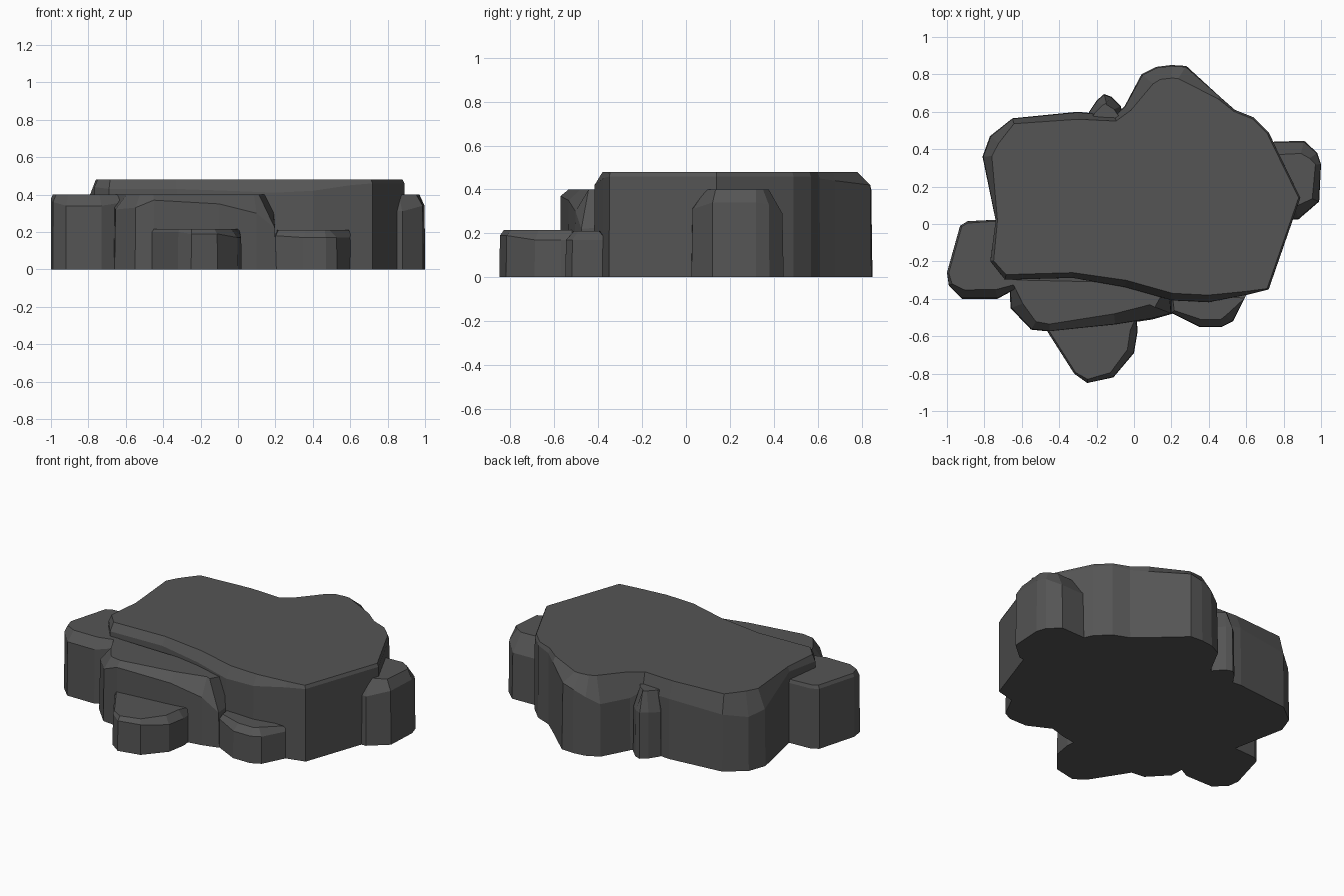
import bpy
import bmesh
from mathutils import Vector

# Dark grey stone shared by every rock
stone = bpy.data.materials.new("dark_stone")
stone.diffuse_color = (0.09, 0.09, 0.09, 1)


def rock(name, height, outline):
    """Chiselled rock from a counter-clockwise plan: (x, y, top inset, shoulder height)."""
    n = len(outline)
    pts = [Vector(p[:2]) for p in outline]
    bm = bmesh.new()
    rings = [[], [], []]
    for i, (x, y, inset, shoulder) in enumerate(outline):
        t = (pts[(i + 1) % n] - pts[i - 1]).normalized()
        inward = Vector((-t.y, t.x)) * inset
        rings[0].append(bm.verts.new((x, y, 0)))
        rings[1].append(bm.verts.new((x + inward.x * 0.08, y + inward.y * 0.08, shoulder)))
        rings[2].append(bm.verts.new((x + inward.x, y + inward.y, height)))
    for low, high in zip(rings, rings[1:]):
        for i in range(n):
            j = (i + 1) % n
            bm.faces.new((low[i], low[j], high[j], high[i]))
    bm.faces.new(rings[0][::-1])
    bm.faces.new(rings[2])
    bmesh.ops.recalc_face_normals(bm, faces=bm.faces[:])
    bmesh.ops.triangulate(bm, faces=[f for f in bm.faces if len(f.verts) > 4])
    mesh = bpy.data.meshes.new(name)
    bm.to_mesh(mesh)
    bm.free()
    mesh.materials.append(stone)
    obj = bpy.data.objects.new(name, mesh)
    bpy.context.collection.objects.link(obj)
    return obj


# Large flat-topped slab with a cleft at the back
rock("main_slab", 0.48, [
    (-0.77, -0.20, 0.02, 0.44), (-0.69, -0.30, 0.03, 0.43), (-0.33, -0.29, 0.03, 0.43),
    (-0.05, -0.34, 0.04, 0.42), (0.20, -0.41, 0.04, 0.41), (0.40, -0.42, 0.04, 0.42),
    (0.60, -0.38, 0.02, 0.45), (0.72, -0.35, 0.01, 0.46), (0.89, 0.14, 0.01, 0.46),
    (0.72, 0.49, 0.01, 0.46), (0.64, 0.57, 0.01, 0.46), (0.54, 0.61, 0.01, 0.45),
    (0.46, 0.68, 0.015, 0.44), (0.28, 0.845, 0.08, 0.42), (0.20, 0.85, 0.07, 0.40),
    (0.12, 0.84, 0.07, 0.37), (0.04, 0.80, 0.08, 0.33), (-0.05, 0.63, 0.04, 0.33),
    (-0.10, 0.58, 0.03, 0.37), (-0.30, 0.60, 0.04, 0.38), (-0.65, 0.565, 0.03, 0.36),
    (-0.77, 0.47, 0.06, 0.34), (-0.81, 0.36, 0.05, 0.36), (-0.74, 0.02, 0.01, 0.45),
])

# Mid-height rocks around the slab
rock("left_rock", 0.40, [
    (-1.00, -0.26, 0.01, 0.38), (-0.99, -0.33, 0.02, 0.36), (-0.92, -0.40, 0.05, 0.34),
    (-0.73, -0.40, 0.05, 0.34), (-0.60, -0.33, 0.03, 0.36), (-0.60, 0.03, 0.01, 0.38),
    (-0.89, 0.015, 0.01, 0.38), (-0.93, -0.01, 0.01, 0.38),
])
rock("right_rock", 0.40, [
    (0.66, 0.02, 0.04, 0.33), (0.88, 0.025, 0.07, 0.31), (0.99, 0.12, 0.04, 0.34),
    (1.00, 0.32, 0.03, 0.34), (0.98, 0.38, 0.05, 0.33), (0.91, 0.445, 0.07, 0.29),
    (0.75, 0.44, 0.07, 0.29), (0.66, 0.42, 0.04, 0.29),
])
rock("front_rock", 0.40, [
    (-0.67, -0.25, 0.05, 0.34), (-0.66, -0.45, 0.07, 0.32), (-0.55, -0.565, 0.05, 0.33),
    (-0.45, -0.575, 0.04, 0.37), (-0.10, -0.54, 0.06, 0.35), (0.10, -0.51, 0.08, 0.30),
    (0.205, -0.48, 0.10, 0.22), (0.20, -0.25, 0.07, 0.24),
])

# Low stepping stones at the front
rock("front_low_stone", 0.215, [
    (-0.46, -0.50, 0.0, 0.20), (-0.46, -0.58, 0.01, 0.20), (-0.32, -0.80, 0.01, 0.20),
    (-0.25, -0.85, 0.02, 0.19), (-0.11, -0.82, 0.03, 0.19), (0.00, -0.69, 0.04, 0.17),
    (0.02, -0.57, 0.04, 0.17), (0.01, -0.48, 0.03, 0.17),
])
rock("front_right_low_stone", 0.21, [
    (0.20, -0.36, 0.01, 0.19), (0.20, -0.475, 0.02, 0.18), (0.35, -0.55, 0.04, 0.17),
    (0.47, -0.55, 0.04, 0.17), (0.53, -0.52, 0.05, 0.17), (0.61, -0.36, 0.04, 0.17),
])

# Small pointed rock wedged in the back cleft
rock("back_wedge_rock", 0.41, [
    (-0.05, 0.53, 0.02, 0.30), (-0.07, 0.63, 0.04, 0.29), (-0.12, 0.68, 0.05, 0.29),
    (-0.16, 0.695, 0.05, 0.29), (-0.20, 0.66, 0.04, 0.29), (-0.24, 0.60, 0.03, 0.28),
    (-0.24, 0.53, 0.02, 0.28),
])
